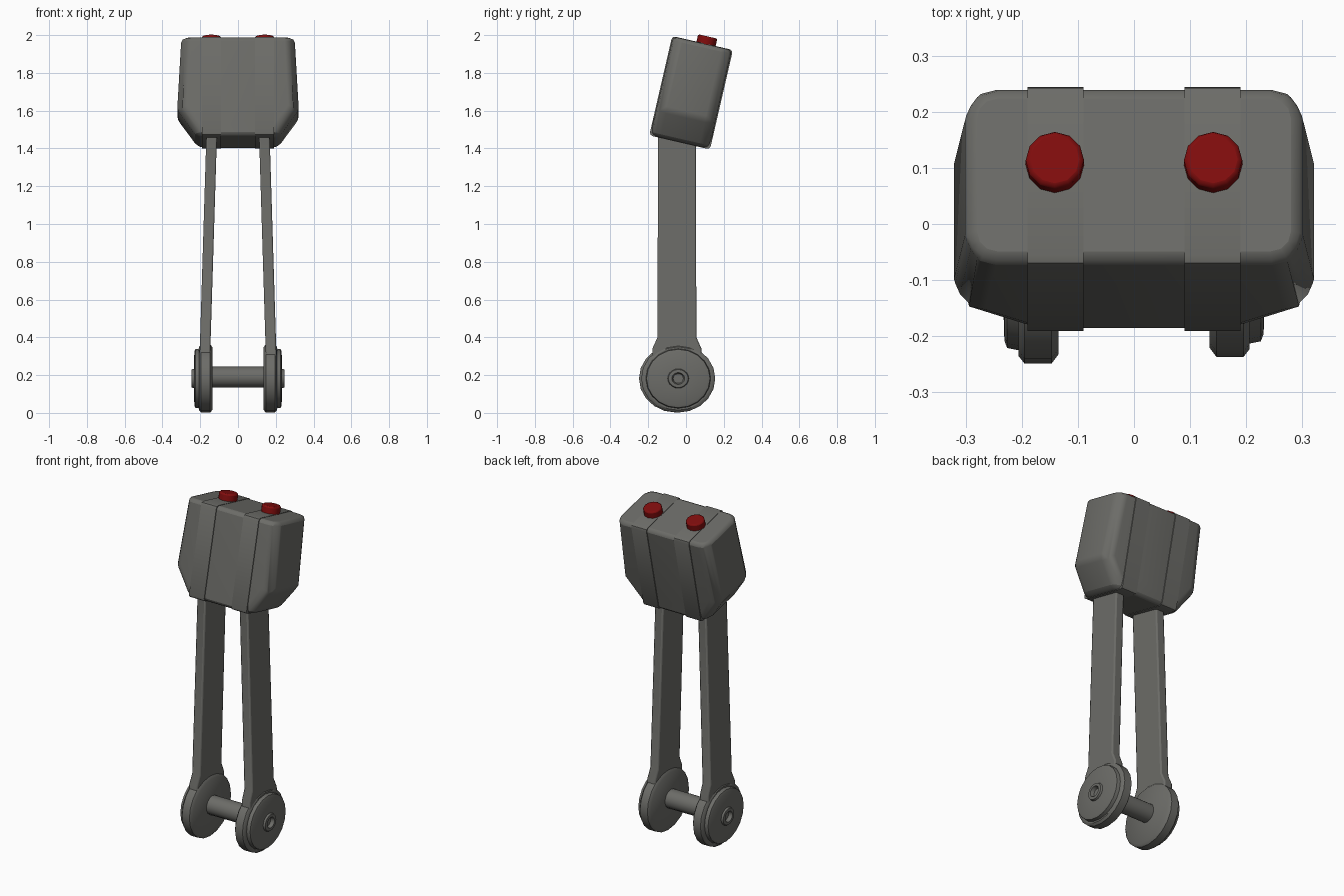
import bpy, bmesh, math
from mathutils import Matrix, Vector

if "Cube" in bpy.data.objects:
    bpy.data.objects.remove(bpy.data.objects["Cube"], do_unlink=True)


def material(name, rgb):
    m = bpy.data.materials.new(name)
    m.use_nodes = True
    m.diffuse_color = (*rgb, 1)
    m.node_tree.nodes["Principled BSDF"].inputs["Base Color"].default_value = (*rgb, 1)
    return m


GREY = material("dark grey", (0.15, 0.15, 0.138))
RED = material("dark red", (0.22, 0.004, 0.004))

# The head leans back around this frame
HEAD = Matrix.Translation((0, 0.027, 1.695)) @ Matrix.Rotation(math.radians(-13), 4, "X")


def finish(name, bm, mat, matrix=Matrix(), bevel=0.0, angle=35):
    bmesh.ops.recalc_face_normals(bm, faces=bm.faces)
    mesh = bpy.data.meshes.new(name)
    bm.to_mesh(mesh)
    bm.free()
    mesh.materials.append(mat)
    ob = bpy.data.objects.new(name, mesh)
    bpy.context.collection.objects.link(ob)
    ob.matrix_world = matrix
    if bevel:
        mod = ob.modifiers.new("soft edges", "BEVEL")
        mod.width, mod.segments = bevel, 2
        mod.limit_method, mod.angle_limit = "ANGLE", math.radians(30)
    bpy.ops.object.select_all(action="DESELECT")
    ob.select_set(True)
    bpy.context.view_layer.objects.active = ob
    bpy.ops.object.shade_smooth_by_angle(angle=math.radians(angle))
    return ob


def prism(points, shift):
    """Extrude a closed outline of 3D points by a vector."""
    bm = bmesh.new()
    face = bm.faces.new([bm.verts.new(p) for p in points])
    ext = bmesh.ops.extrude_face_region(bm, geom=[face])
    verts = [g for g in ext["geom"] if isinstance(g, bmesh.types.BMVert)]
    bmesh.ops.translate(bm, verts=verts, vec=shift)
    bmesh.ops.recalc_face_normals(bm, faces=bm.faces)
    return bm


def lathe(profile, steps):
    """Spin (radius, x) points around the x axis."""
    bm = bmesh.new()
    verts = [bm.verts.new((x, 0, r)) for r, x in profile]
    edges = [bm.edges.new(pair) for pair in zip(verts, verts[1:])]
    bmesh.ops.spin(bm, geom=verts + edges, axis=(1, 0, 0), cent=(0, 0, 0),
                   angle=math.tau, steps=steps)
    bmesh.ops.remove_doubles(bm, verts=bm.verts, dist=0.0005)
    return bm


# Head: tapered block with rounded corners
half = [(0.30, 0.268), (0.322, -0.12), (0.215, -0.268)]
outline = half + [(-x, z) for x, z in reversed(half)]
bm = prism([(x, -0.16, z) for x, z in outline], (0, 0.32, 0))
corners = [e for e in bm.edges
           if abs(e.verts[0].co.y - e.verts[1].co.y) < 0.01
           and abs(e.verts[0].co.z - e.verts[1].co.z) > 0.1]
bmesh.ops.bevel(bm, geom=corners, offset=0.055, segments=3, profile=0.5,
                affect="EDGES", clamp_overlap=True)
finish("head", bm, GREY, HEAD, bevel=0.02, angle=50)

# Wheel outline from the inner face to the recessed hub
WHEEL = [(0, 0.135), (0.18, 0.135), (0.196, 0.147), (0.196, 0.195), (0.182, 0.206),
         (0.172, 0.206), (0.168, 0.226), (0.155, 0.231), (0.056, 0.234), (0.052, 0.245),
         (0.034, 0.246), (0.027, 0.225), (0, 0.225)]

for side, s in (("left", 1), ("right", -1)):
    # Raised strap around the head
    bm = bmesh.new()
    bmesh.ops.create_cube(bm, size=1, matrix=Matrix.Translation((0.14 * s, 0, 0))
                          @ Matrix.Diagonal((0.1, 0.33, 0.54, 1)))
    long_edges = [e for e in bm.edges
                  if abs(e.verts[0].co.x - e.verts[1].co.x) > 0.05]
    bmesh.ops.bevel(bm, geom=long_edges, offset=0.018, segments=2, profile=0.5,
                    affect="EDGES")
    finish(side + "_strap", bm, GREY, HEAD, angle=40)

    # Red button on the top
    bm = bmesh.new()
    bmesh.ops.create_cone(bm, cap_ends=True, segments=12, radius1=0.052,
                          radius2=0.052, depth=0.06)
    finish(side + "_button", bm, RED,
           HEAD @ Matrix.Translation((0.141 * s, 0.019, 0.28)), bevel=0.008)

    # Flat leg, leaning in toward the head and flared at the foot
    edge = [(0.10, 1.5), (0.103, 0.40), (0.13, 0.34), (0.13, 0.2)]
    loop = edge + [(-w, z) for w, z in reversed(edge)]
    lean = lambda z: 0.174 - 0.034 * (z - 0.35) / 1.1
    points = [((lean(z) - 0.028) * s, w - 0.048, z) for w, z in loop]
    finish(side + "_leg", prism(points, (0.056 * s, 0, 0)), GREY, bevel=0.008)

    # Wheel, a little wider than tall
    place = Matrix.Translation((0, -0.047 + 0.006 * s, 0.182)) @ Matrix.Diagonal((s, 1, 0.92, 1))
    bm = lathe(WHEEL, 20)
    bm.transform(place)
    finish(side + "_wheel", bm, GREY, angle=40)

# Axle between the wheels
finish("axle", lathe([(0, -0.16), (0.055, -0.16), (0.055, 0.16), (0, 0.16)], 14), GREY,
       Matrix.Translation((0, -0.05, 0.19)))
